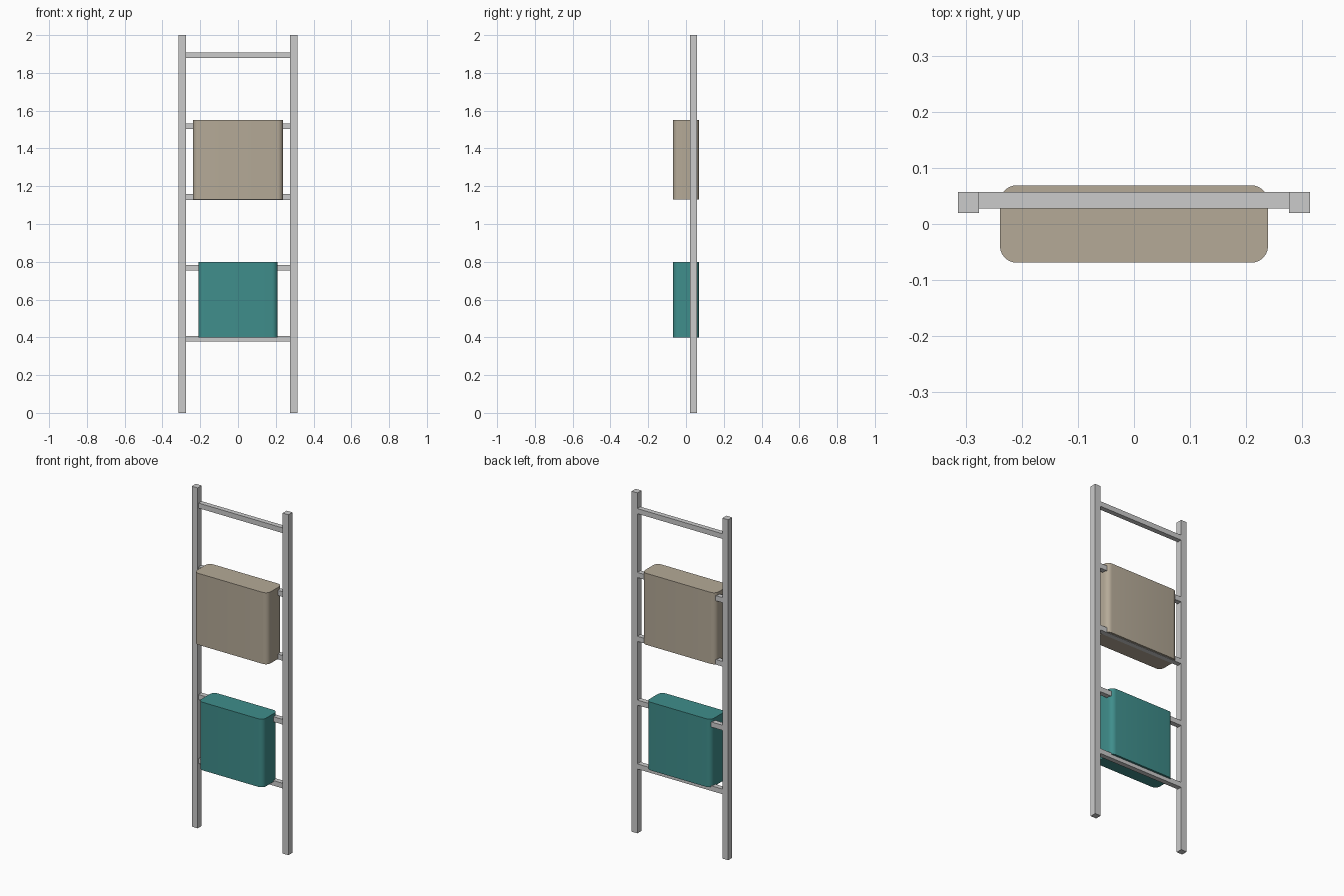
import bpy
import bmesh

if "Cube" in bpy.data.objects:
    bpy.data.objects.remove(bpy.data.objects["Cube"])


def material(name, color):
    m = bpy.data.materials.new(name)
    m.diffuse_color = (*color, 1)
    m.use_nodes = True
    m.node_tree.nodes["Principled BSDF"].inputs["Base Color"].default_value = m.diffuse_color
    return m


def box(name, lo, hi, mat=None, radius=0):
    """Box between two corners; radius rounds its vertical edges."""
    bm = bmesh.new()
    bmesh.ops.create_cube(bm, size=1)
    for v in bm.verts:
        v.co = [(a + b) / 2 + c * (b - a) for a, b, c in zip(lo, hi, v.co)]
    if radius:
        edges = [e for e in bm.edges
                 if abs(e.verts[0].co.z - e.verts[1].co.z) > 1e-4]
        bmesh.ops.bevel(bm, geom=edges, offset=radius, segments=6,
                        profile=0.5, affect='EDGES')
    mesh = bpy.data.meshes.new(name)
    bm.to_mesh(mesh)
    bm.free()
    ob = bpy.data.objects.new(name, mesh)
    bpy.context.collection.objects.link(ob)
    if mat:
        mesh.materials.append(mat)
    if radius:
        bpy.ops.object.select_all(action='DESELECT')
        ob.select_set(True)
        bpy.context.view_layer.objects.active = ob
        bpy.ops.object.shade_smooth_by_angle(angle=0.6)
    return ob


# Upright rails
for side, x in (("left", -0.295), ("right", 0.295)):
    box(side + "_rail", (x - 0.019, 0.02, 0), (x + 0.019, 0.057, 2))

# Evenly spaced rungs between the rails
for i in range(5):
    z = 0.393 + 0.375 * i
    box(f"rung_{i + 1}", (-0.277, 0.028, z - 0.015), (0.277, 0.057, z + 0.015))

# Towels draped over the rungs
beige = material("beige_cloth", (0.46, 0.40, 0.31))
teal = material("teal_cloth", (0.05, 0.27, 0.26))
box("upper_towel", (-0.239, -0.069, 1.13), (0.239, 0.069, 1.55), beige, 0.03)
box("lower_towel", (-0.21, -0.069, 0.40), (0.21, 0.069, 0.80), teal, 0.03)
